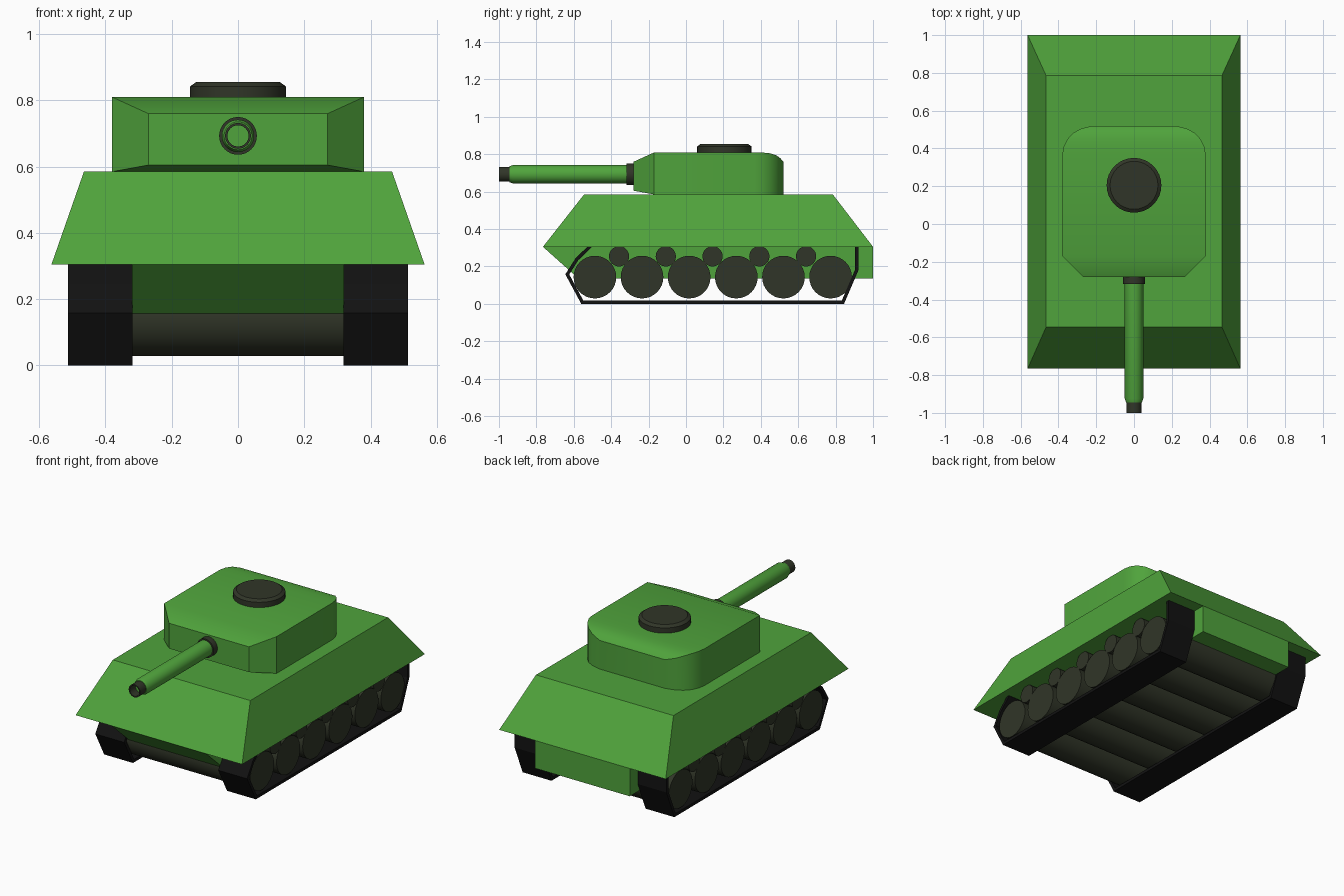
import bpy, bmesh
from math import sin, cos, tau, radians

if "Cube" in bpy.data.objects:
    bpy.data.objects.remove(bpy.data.objects["Cube"])


def material(name, rgb):
    m = bpy.data.materials.new(name)
    m.diffuse_color = (*rgb, 1)
    m.use_nodes = True
    m.node_tree.nodes["Principled BSDF"].inputs["Base Color"].default_value = m.diffuse_color
    return m


GREEN = material("green_paint", (0.08, 0.37, 0.045))
DARK = material("dark_metal", (0.03, 0.036, 0.021))
BLACK = material("track_rubber", (0.006, 0.006, 0.006))


def finish(name, bm, mat):
    mesh = bpy.data.meshes.new(name)
    bm.to_mesh(mesh)
    bm.free()
    mesh.materials.append(mat)
    mesh.shade_smooth()
    mesh.set_sharp_from_angle(angle=radians(30))
    ob = bpy.data.objects.new(name, mesh)
    bpy.context.collection.objects.link(ob)
    return ob


def loft(name, rings, mat, cyclic=False):
    """Skin a series of equal-length rings; cap the ends or join them."""
    bm = bmesh.new()
    loops = [[bm.verts.new(p) for p in ring] for ring in rings]
    n = len(loops[0])
    pairs = list(zip(loops, loops[1:]))
    if cyclic:
        pairs.append((loops[-1], loops[0]))
    else:
        bm.faces.new(loops[0])
        bm.faces.new(loops[-1])
    for a, b in pairs:
        for i in range(n):
            j = (i + 1) % n
            bm.faces.new((a[i], a[j], b[j], b[i]))
    bmesh.ops.recalc_face_normals(bm, faces=bm.faces)
    return finish(name, bm, mat)


def lathe(name, axis, centre, profile, mat, cyclic=False, seg=32):
    """Turn (radius, position) pairs about a line parallel to an axis."""
    u, v = [k for k in range(3) if k != axis]
    rings = []
    for r, t in profile:
        ring = []
        for i in range(seg):
            p = list(centre)
            p[axis] = t
            p[u] += r * cos(tau * i / seg)
            p[v] += r * sin(tau * i / seg)
            ring.append(p)
        rings.append(ring)
    return loft(name, rings, mat, cyclic)


def flat_rect(w, y0, y1, z):
    return [(-w, y0, z), (w, y0, z), (w, y1, z), (-w, y1, z)]


def upright_rect(y, w, z0, z1):
    return [(-w, y, z0), (w, y, z0), (w, y, z1), (-w, y, z1)]


# Hull: sloped upper body and narrow lower tub
loft("upper_hull", [flat_rect(0.563, -0.765, 1.0, 0.305),
                    flat_rect(0.465, -0.545, 0.785, 0.585)], GREEN)
loft("lower_hull", [flat_rect(0.32, -0.575, 1.0, 0.135),
                    flat_rect(0.32, -0.765, 1.0, 0.305)], GREEN)

# Turret: sections from nose to rounded rear (y, half width, bottom, top)
sections = [(-0.28, 0.27, 0.605, 0.76), (-0.17, 0.38, 0.585, 0.81),
            (0.365, 0.38, 0.585, 0.81), (0.41, 0.372, 0.585, 0.809),
            (0.45, 0.352, 0.585, 0.805), (0.483, 0.32, 0.585, 0.794),
            (0.505, 0.28, 0.585, 0.778), (0.52, 0.22, 0.585, 0.76)]
loft("turret", [upright_rect(*s) for s in sections], GREEN)
lathe("hatch", 2, (0, 0.205, 0),
      [(0.145, 0.80), (0.145, 0.842), (0.127, 0.855)], DARK)

# Gun
GUN = (0, 0, 0.693)
lathe("gun_collar", 1, GUN, [(0.057, -0.27), (0.057, -0.317)], DARK)
lathe("gun_barrel", 1, GUN,
      [(0.049, -0.30), (0.049, -0.925), (0.042, -0.945)], GREEN)
lathe("muzzle", 1, GUN,
      [(0.039, -0.935), (0.039, -1.0), (0.032, -1.0), (0.032, -0.935)],
      DARK, cyclic=True)

# Running gear: wheels and return rollers span the full width
for i in range(6):
    lathe("road_wheel", 0, (0, -0.487 + 0.252 * i, 0.143),
          [(0.114, -0.505), (0.114, 0.505)], DARK)
for i in range(5):
    lathe("return_roller", 0, (0, -0.358 + 0.25 * i, 0.254),
          [(0.054, -0.505), (0.054, 0.505)], DARK)

# Tracks: thin open bands, mirrored across the hull
path = [(-0.517, 0.315), (-0.59, 0.245), (-0.645, 0.158), (-0.56, 0.0),
        (0.845, 0.0), (0.922, 0.18), (0.922, 0.31)]
bm = bmesh.new()
rows = [[bm.verts.new((x, y, z)) for x in (0.318, 0.513)] for y, z in path]
for a, b in zip(rows, rows[1:]):
    bm.faces.new((a[0], b[0], b[1], a[1]))
track = finish("tracks", bm, BLACK)
track.data.shade_flat()
solid = track.modifiers.new("thickness", 'SOLIDIFY')
solid.thickness = 0.018
solid.offset = -1
solid.use_even_offset = True
track.modifiers.new("mirror", 'MIRROR')
